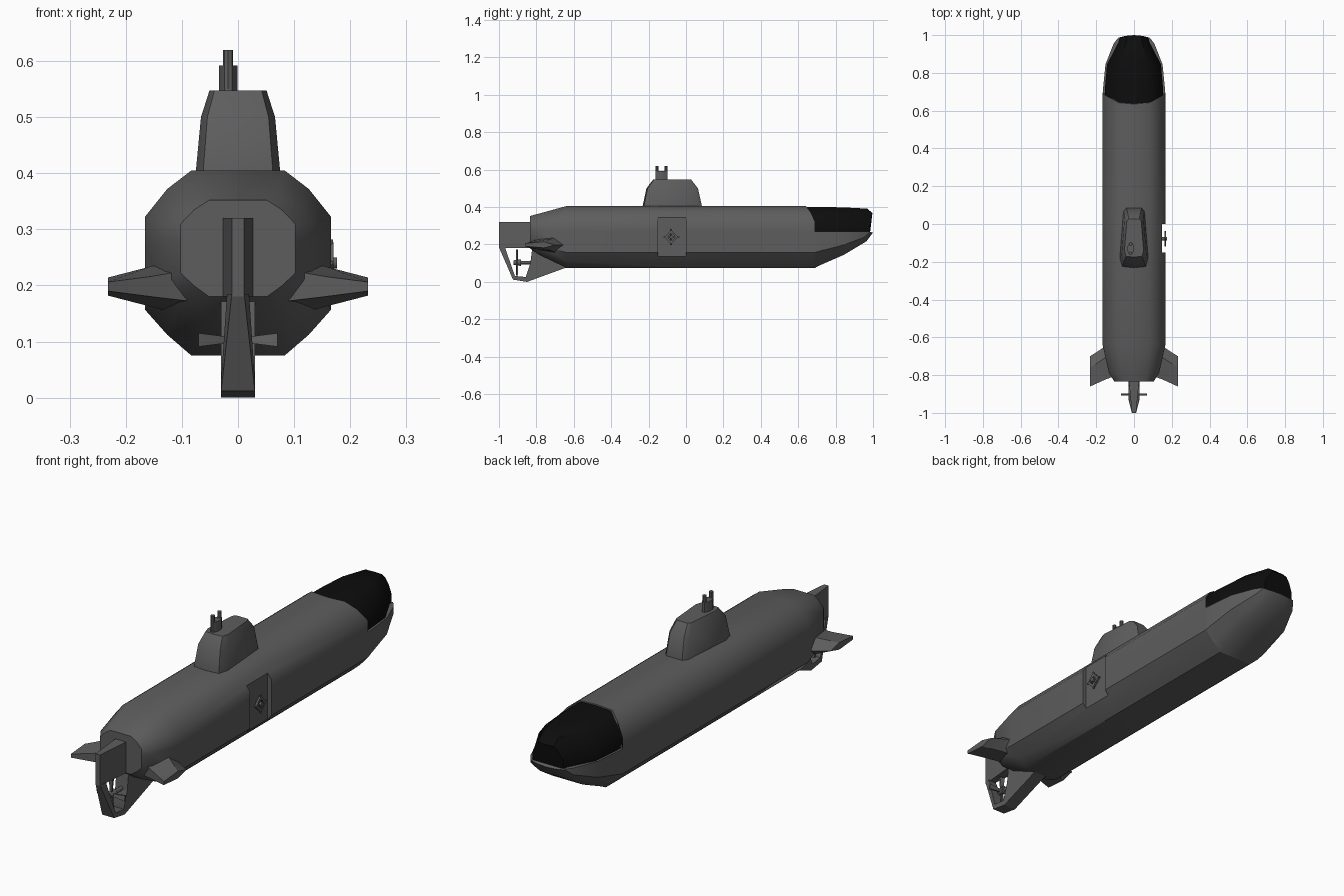
import bpy, bmesh, math
from mathutils import Matrix, Vector

cube = bpy.data.objects.get("Cube")
if cube:
    bpy.data.objects.remove(cube, do_unlink=True)


def material(name, value):
    m = bpy.data.materials.new(name)
    m.use_nodes = True
    color = (value, value, value, 1)
    m.diffuse_color = color
    m.node_tree.nodes["Principled BSDF"].inputs["Base Color"].default_value = color
    return m


GREY = material("hull grey", 0.11)
BLACK = material("canopy black", 0.004)


def finish(name, bm, mat, angle=40):
    bmesh.ops.recalc_face_normals(bm, faces=bm.faces)
    me = bpy.data.meshes.new(name)
    bm.to_mesh(me)
    bm.free()
    me.materials.append(mat)
    ob = bpy.data.objects.new(name, me)
    bpy.context.collection.objects.link(ob)
    smooth(ob, angle)
    return ob


def smooth(ob, angle=40):
    bpy.ops.object.select_all(action='DESELECT')
    ob.select_set(True)
    bpy.context.view_layer.objects.active = ob
    bpy.ops.object.shade_smooth_by_angle(angle=math.radians(angle))


def loft(name, rings, mat=GREY, angle=40):
    """Skin closed rings of points and cap both ends."""
    bm = bmesh.new()
    loops = [[bm.verts.new(p) for p in r] for r in rings]
    n = len(loops[0])
    for a, b in zip(loops, loops[1:]):
        for i in range(n):
            j = (i + 1) % n
            bm.faces.new((a[i], a[j], b[j], b[i]))
    bm.faces.new(loops[0])
    bm.faces.new(loops[-1])
    return finish(name, bm, mat, angle)


def box(name, lo, hi, mat=GREY):
    bm = bmesh.new()
    lo, hi = Vector(lo), Vector(hi)
    bmesh.ops.create_cube(bm, size=1, matrix=Matrix.Translation((lo + hi) / 2)
                          @ Matrix.Diagonal((*(hi - lo), 1)))
    return finish(name, bm, mat)


def rod(name, a, b, r, sides=10, r2=None):
    bm = bmesh.new()
    a, b = Vector(a), Vector(b)
    turn = (b - a).to_track_quat('Z', 'Y').to_matrix().to_4x4()
    bmesh.ops.create_cone(bm, cap_ends=True, segments=sides, radius1=r,
                          radius2=r if r2 is None else r2, depth=(b - a).length,
                          matrix=Matrix.Translation((a + b) / 2) @ turn)
    return finish(name, bm, GREY)


# Half cross-section of the hull, top to bottom; RIM is the cockpit rim height
RIM, LOW, HIGH, WIDE = 0.27, 0.075, 0.405, 0.166
HALF = [(0, HIGH), (.083, HIGH), (.126, .372), (WIDE, .322), (WIDE, RIM),
        (WIDE, .157), (.126, .112), (.083, LOW), (0, LOW)]


def mirror(points):
    """Close a half section by mirroring it across x = 0."""
    return points + [(-x, z) for x, z in reversed(points) if x > 0]


# Main hull with tapering tail and stepped cockpit opening
def hull_ring(y, w, bottom, top):
    return [(x * w, y, bottom + (z - LOW) / (HIGH - LOW) * (top - bottom))
            for x, z in mirror(HALF)]


def opening_y(x, z):
    if z < .33:
        return .69
    return .635 + .055 * max(0, abs(x) - .07) / (WIDE - .07)


hull = loft("hull", [
    hull_ring(-.835, .62, .18, .352),
    hull_ring(-.79, .8, .147, .364),
    hull_ring(-.64, 1, LOW, HIGH),
    hull_ring(0, 1, LOW, HIGH),
    [(x, opening_y(x, z), z) for x, z in mirror(HALF)]])

# Shallow flat recess for the side door
cutter = box("door_cutter", (.148, -.15, .1), (.3, 0, .38))
cutter.hide_render = True
cut = hull.modifiers.new("door recess", 'BOOLEAN')
cut.operation, cut.solver, cut.object = 'DIFFERENCE', 'EXACT', cutter
bpy.context.view_layer.objects.active = hull
bpy.ops.object.modifier_apply(modifier=cut.name)
bpy.data.objects.remove(cutter, do_unlink=True)
smooth(hull)


# Bow below the rim and canopy above it share a rounded nose
def nose_ring(points, y, w, k, bulge=0):
    return [(x * w, y + bulge * (1 - (x / WIDE) ** 2), RIM + (z - RIM) * k)
            for x, z in points]


lower, upper = mirror(HALF[4:]), mirror(HALF[:5])
loft("bow", [nose_ring(lower, *s) for s in (
    (.69, 1, 1), (.72, .985, .92), (.845, .91, .64),
    (.955, .65, .27, .01), (.985, .51, .03, .015))])
canopy_start = [(x * .93, opening_y(x, z) - .02, RIM + (z - RIM) * .97)
                for x, z in upper]
loft("canopy", [canopy_start] + [nose_ring(upper, *s) for s in (
    (.71, .93, .97), (.845, .86, .95), (.96, .5, .9, .01),
    (.985, .46, .7, .015))], BLACK)

# Sail, narrower toward the bow
SAIL = [(0, .085), (.04, .085), (.056, .065), (.075, -.18), (.062, -.225), (0, -.232)]


def sail_ring(z, kx, ky):
    return [(x * kx, -.075 + (y + .075) * ky, z) for x, y in mirror(SAIL)]


loft("sail", [sail_ring(.39, 1.01, 1), sail_ring(.405, 1, 1),
              sail_ring(.5, .88, .87), sail_ring(.547, .68, .64)])

# Mast housing and two masts
loft("mast_housing", [[(-.0175 + .0175 * math.cos(t), -.13 + .035 * math.sin(t), z)
                       for t in (math.tau * (i + .5) / 8 for i in range(8))]
                      for z in (.53, .592)])
for name, y in (("rear_mast", -.155), ("front_mast", -.107)):
    rod(name, (-.0175, y, .55), (-.0175, y, .62), .009, 8)

# Door handwheel: diamond rim, hub and four grips
HUB = Vector((.166, -.078, .24))
R = .03
loft_points = []
bm = bmesh.new()
rims = []
for radius, x in ((R - .007, -.005), (R + .007, -.005), (R + .007, .004), (R - .007, .004)):
    rims.append([bm.verts.new(HUB + Vector((x, radius * math.cos(i * math.pi / 2),
                                            radius * math.sin(i * math.pi / 2))))
                 for i in range(4)])
for k in range(4):
    a, b = rims[k], rims[(k + 1) % 4]
    for i in range(4):
        j = (i + 1) % 4
        bm.faces.new((a[i], a[j], b[j], b[i]))
finish("door_wheel_rim", bm, GREY, 30)
rod("door_wheel_shaft", (.14, HUB.y, HUB.z), (.176, HUB.y, HUB.z), .01)
for i in range(4):
    d = Vector((0, math.cos(i * math.pi / 2), math.sin(i * math.pi / 2)))
    rod(f"door_wheel_spoke_{i + 1}", HUB, HUB + d * .042, .004, 6)

# Tail planes, mirrored left and right
for name, s in (("left_tail_plane", 1), ("right_tail_plane", -1)):
    rings = []
    for x, front, back, mid, thick in ((.09, -.62, -.8, .2, .055),
                                       (.155, -.65, -.825, .198, .036),
                                       (.232, -.7, -.86, .198, .016)):
        rings.append([(s * x, front, mid), (s * x, front - .06, mid + thick),
                      (s * x, back, mid + thick * .5), (s * x, back, mid - thick * .5),
                      (s * x, front - .06, mid - thick)])
    loft(name, rings, GREY, 30)


# Rudder and the open skeg frame around the propeller
def rudder_width(y):
    return .011 + .019 * min(1, max(0, (y + 1) / .15))


rudder = [(-1, .32), (-.8, .32), (-.8, .18), (-1, .18)]
loft("rudder", [[(s * rudder_width(y), y, z) for y, z in rudder] for s in (-1, 1)])

outer = [(-1, .185), (-.925, .012), (-.85, 0), (-.636, .078), (-.64, .2)]
inner = [(-.968, .185), (-.915, .032), (-.857, .026), (-.832, .1), (-.82, .2)]


def frame_width(y):
    return .011 + .019 * min(1, max(0, (y + 1) / .07))


for i, name in enumerate(("rear_post", "frame_foot", "front_post", "skeg")):
    quad = [outer[i], outer[i + 1], inner[i + 1], inner[i]]
    loft(name, [[(s * frame_width(y), y, z) for y, z in quad] for s in (-1, 1)])

# Propeller with shaft, hub and four flared blades
PROP = Vector((0, -.903, .103))
rod("propeller_shaft", PROP, (0, -.8, PROP.z), .009)
rod("propeller_hub", PROP + Vector((0, -.018, 0)), PROP + Vector((0, .02, 0)), .012, 10, .018)
for i in range(4):
    turn = Matrix.Rotation(i * math.pi / 2, 4, 'Y')
    rings = []
    for r, w in ((.005, .006), (.03, .007), (.07, .012)):
        corners = [(-w, -.006), (w, -.002), (w, .006), (-w, .002)]
        rings.append([PROP + turn @ Vector((r, y, z)) for z, y in corners])
    loft(f"propeller_blade_{i + 1}", rings)
